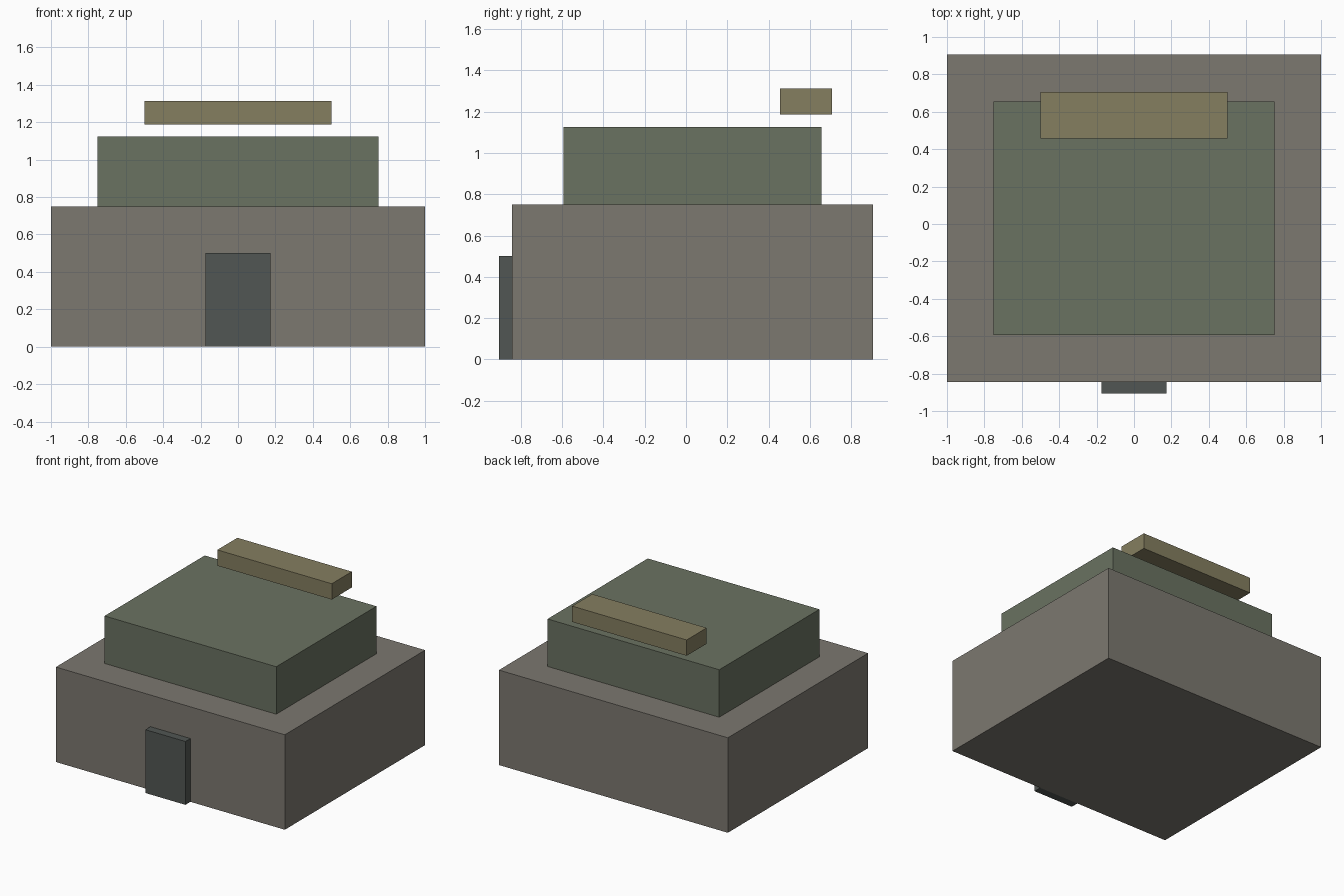
import bpy

if "Cube" in bpy.data.objects:
    bpy.data.objects.remove(bpy.data.objects["Cube"])


def linear(c):
    c /= 255
    return c / 12.92 if c <= 0.04045 else ((c + 0.055) / 1.055) ** 2.4


def box(name, x, y, z, rgb):
    """Box spanning the given (min, max) ranges."""
    spans = (x, y, z)
    bpy.ops.mesh.primitive_cube_add(size=1, location=[(a + b) / 2 for a, b in spans])
    ob = bpy.context.object
    ob.name = name
    ob.scale = [b - a for a, b in spans]
    bpy.ops.object.transform_apply(location=False, rotation=False, scale=True)
    mat = bpy.data.materials.new(name + "_colour")
    mat.diffuse_color = [linear(c) for c in rgb] + [1]
    mat.use_nodes = True
    mat.node_tree.nodes["Principled BSDF"].inputs["Base Color"].default_value = mat.diffuse_color
    ob.data.materials.append(mat)
    return ob


# Main ground floor block
box("lower_block", (-1, 1), (-0.84375, 0.90625), (0, 0.75), (124, 120, 112))
# Set-back upper storey
box("upper_block", (-0.75, 0.75), (-0.59375, 0.65625), (0.75, 1.125), (106, 114, 97))
# Floating slab over the rear edge of the roof
box("roof_slab", (-0.5, 0.5), (0.45625, 0.70625), (1.1875, 1.3125), (133, 126, 96))
# Door on the front wall
box("door", (-0.175, 0.175), (-0.90625, -0.84375), (0, 0.5), (81, 86, 83))
